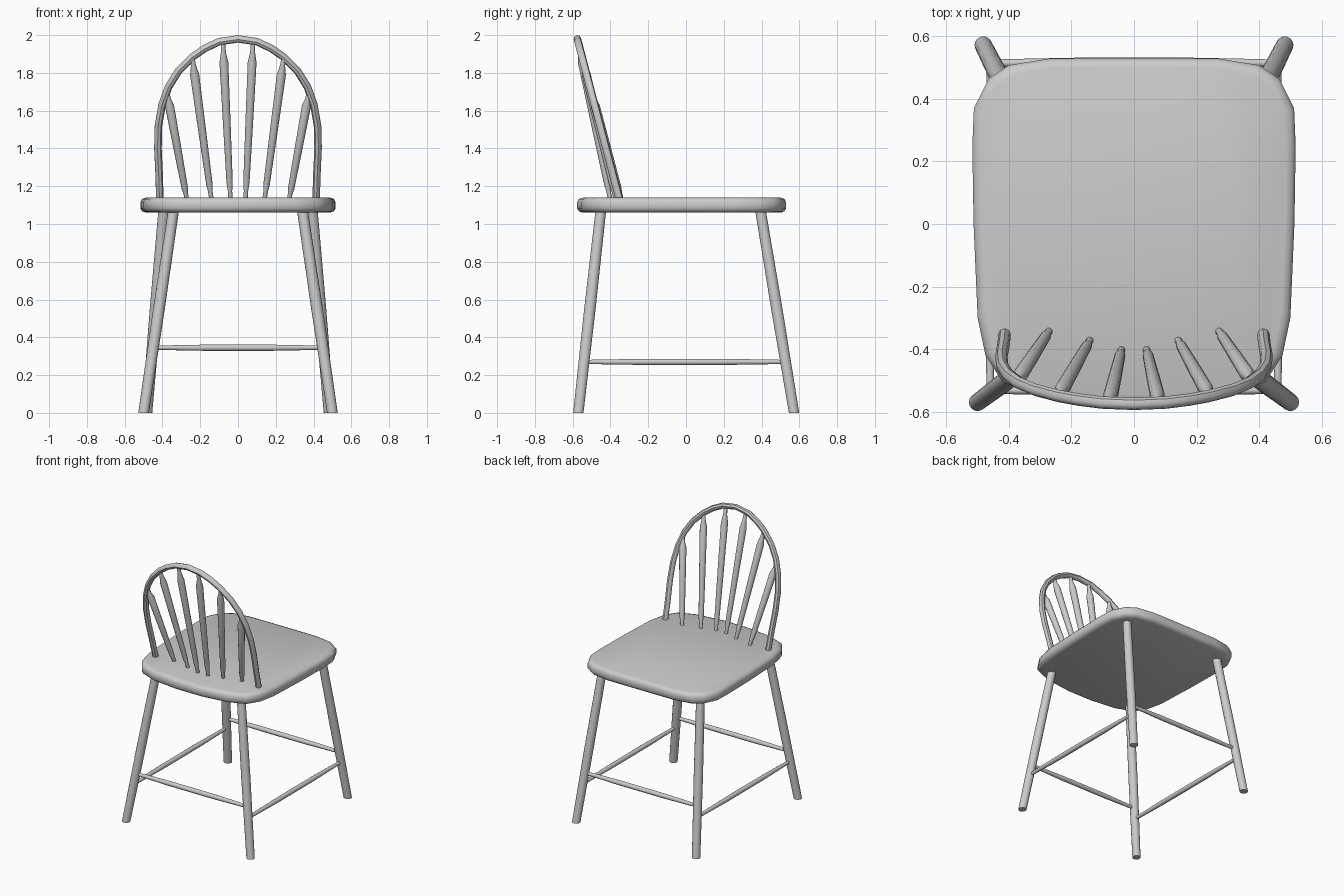
import bpy, bmesh, math
from mathutils import Vector

if "Cube" in bpy.data.objects:
    bpy.data.objects.remove(bpy.data.objects["Cube"])


def finish(name, bm, angle=40):
    mesh = bpy.data.meshes.new(name)
    bmesh.ops.recalc_face_normals(bm, faces=bm.faces)
    bm.to_mesh(mesh)
    bm.free()
    ob = bpy.data.objects.new(name, mesh)
    bpy.context.collection.objects.link(ob)
    smooth(ob, angle)
    return ob


def smooth(ob, angle=40):
    bpy.ops.object.select_all(action='DESELECT')
    ob.select_set(True)
    bpy.context.view_layer.objects.active = ob
    bpy.ops.object.shade_smooth_by_angle(angle=math.radians(angle))


def bridge(bm, rings):
    """Skin a stack of vertex rings and cap both ends."""
    n = len(rings[0])
    for a, b in zip(rings, rings[1:]):
        for i in range(n):
            j = (i + 1) % n
            bm.faces.new((a[i], a[j], b[j], b[i]))
    bm.faces.new(rings[0][::-1])
    bm.faces.new(rings[-1])


def turned(name, p0, p1, profile, sides=14, flat_ends=False):
    """Turned rod from p0 to p1; profile is (fraction, radius)."""
    p0, p1 = Vector(p0), Vector(p1)
    d = p1 - p0
    if flat_ends:
        u, v = Vector((1, 0, 0)), Vector((0, 1, 0))
    else:
        rot = d.to_track_quat('Z', 'Y')
        u, v = rot @ Vector((1, 0, 0)), rot @ Vector((0, 1, 0))
    bm = bmesh.new()
    rings = []
    for t, r in profile:
        c = p0 + d * t
        ring = []
        for i in range(sides):
            a = math.tau * i / sides
            ring.append(bm.verts.new(c + r * (math.cos(a) * u + math.sin(a) * v)))
        rings.append(ring)
    bridge(bm, rings)
    return finish(name, bm)


# Seat: rounded-square outline with a softened rim
half = [(0.10, 0.53), (0.27, 0.529), (0.40, 0.508), (0.465, 0.465), (0.512, 0.37),
        (0.517, 0.25), (0.513, 0), (0.50, -0.30), (0.475, -0.42), (0.42, -0.505),
        (0.30, -0.552), (0.10, -0.577)]
outline = half + [(-x, y) for x, y in reversed(half)]
rim = [(0.03, 1.06), (0.01, 1.067), (0, 1.083), (0, 1.117), (0.01, 1.133), (0.03, 1.14)]
bm = bmesh.new()
rings = [[bm.verts.new((x * (1 - inset / 0.51), y * (1 - inset / 0.55), z)) for x, y in outline]
         for inset, z in rim]
bridge(bm, rings)
finish("seat", bm, 50)

# Splayed legs: foot and top centre for the right side, mirrored to the left
legs = {"back": ((0.50, -0.57, 0), (0.34, -0.45, 1.08)),
        "front": ((0.482, 0.572, 0), (0.392, 0.393, 1.08))}


def leg_point(kind, side, z):
    foot, top = (Vector(p) for p in legs[kind])
    p = foot.lerp(top, z / 1.08)
    p.x *= side
    return p


for kind in legs:
    for side, word in ((-1, "left"), (1, "right")):
        turned(f"{kind}_leg_{word}", leg_point(kind, side, 0), leg_point(kind, side, 1.08),
               [(0, 0.028), (0.5, 0.031), (1, 0.029)], flat_ends=True)

# Stretchers between the legs
rung = [(0, 0.011), (0.08, 0.013), (0.3, 0.017), (0.7, 0.017), (0.92, 0.013), (1, 0.011)]
for kind in legs:
    turned(f"{kind}_stretcher", leg_point(kind, -1, 0.345), leg_point(kind, 1, 0.345), rung, 10)
for side, word in ((-1, "left"), (1, "right")):
    turned(f"side_stretcher_{word}", leg_point("back", side, 0.27),
           leg_point("front", side, 0.27), rung, 10)


# Back bow: bent rod lying in a leaning plane
def lean(z):
    return -0.355 - 0.262 * (z - 1.14)


bow = [(0.413, 1.10), (0.417, 1.25), (0.424, 1.40), (0.421, 1.52), (0.402, 1.63),
       (0.368, 1.725), (0.315, 1.81), (0.24, 1.885), (0.175, 1.93), (0.10, 1.965), (0, 1.98)]
path = bow + [(-x, z) for x, z in reversed(bow[:-1])]
curve = bpy.data.curves.new("back_bow", 'CURVE')
curve.dimensions = '3D'
curve.bevel_depth = 0.02
curve.bevel_resolution = 2
curve.use_fill_caps = True
spline = curve.splines.new('POLY')
spline.points.add(len(path) - 1)
for p, (x, z) in zip(spline.points, path):
    p.co = (x, lean(z), z, 1)
ob = bpy.data.objects.new("back_bow", curve)
bpy.context.collection.objects.link(ob)
bpy.ops.object.select_all(action='DESELECT')
ob.select_set(True)
bpy.context.view_layer.objects.active = ob
bpy.ops.object.convert(target='MESH')
smooth(bpy.context.view_layer.objects.active, 45)

# Fanned spindles: base x, base y, top x, top z
shape = [(0, 0.012), (0.06, 0.012), (0.11, 0.017), (0.5, 0.021), (0.87, 0.024),
         (0.93, 0.014), (1, 0.011)]
fan = [(0.04, -0.40, 0.08, 1.965), (0.14, -0.37, 0.243, 1.89), (0.27, -0.34, 0.376, 1.70)]
for i, (bx, by, tx, tz) in enumerate(fan, 1):
    for side, word in ((-1, "left"), (1, "right")):
        turned(f"spindle_{word}_{i}", (side * bx, by, 1.125), (side * tx, lean(tz), tz), shape, 12)
